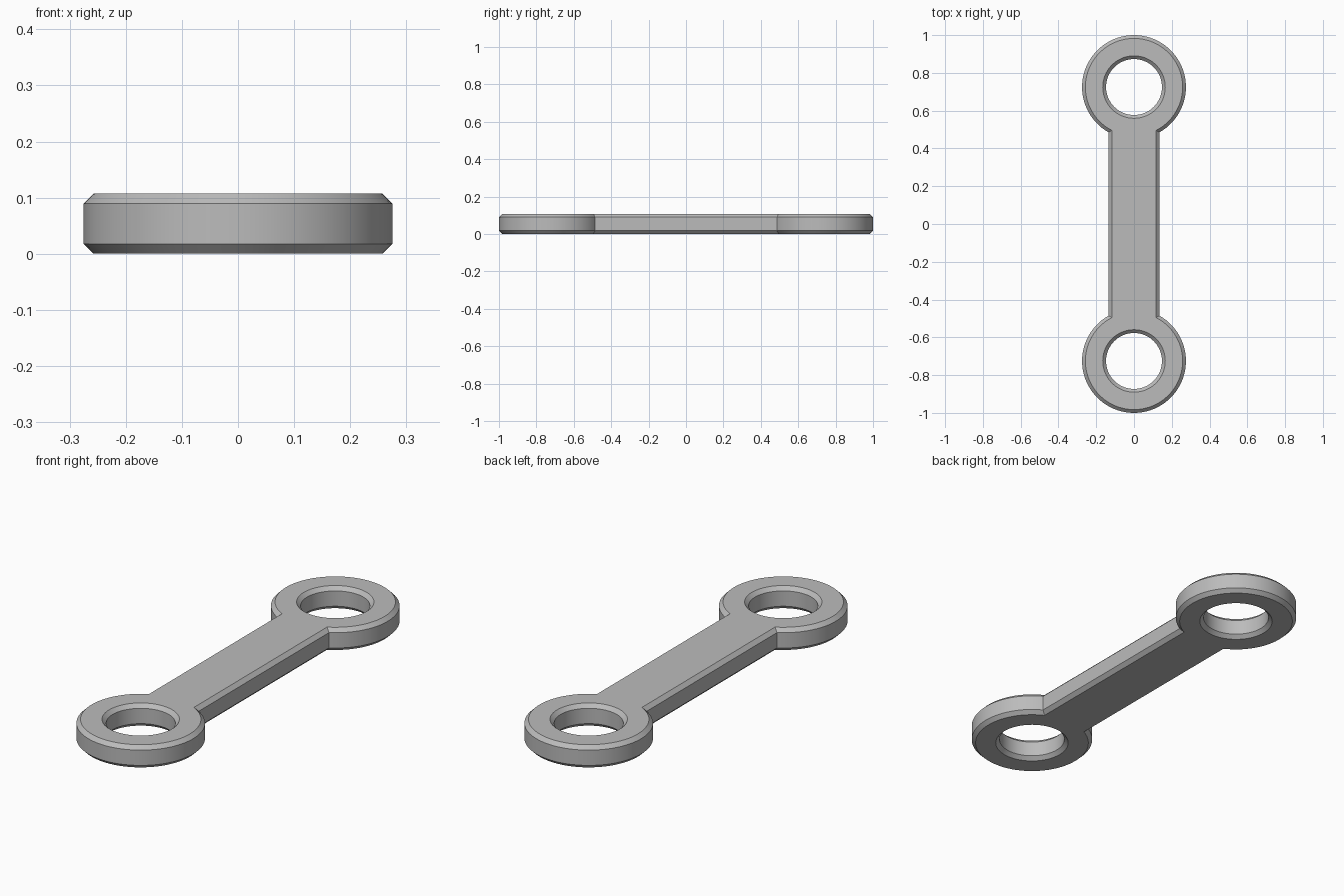
import bpy, bmesh
from math import asin, cos, sin, pi

if "Cube" in bpy.data.objects:
    bpy.data.objects.remove(bpy.data.objects["Cube"], do_unlink=True)

EYE_Y, EYE_R, HOLE_R, BAR_W = 0.725, 0.275, 0.148, 0.135
HEIGHT, CHAMFER, SEGS = 0.107, 0.0175, 64


def outline(inset):
    """Two round eyes joined by a straight bar, shrunk by the chamfer inset."""
    r, w = EYE_R - inset, BAR_W - inset
    gap = asin(w / r)
    pts = []
    for side in (1, -1):
        for i in range(SEGS + 1):
            a = -pi / 2 + gap + (2 * pi - 2 * gap) * i / SEGS
            pts.append((side * r * cos(a), side * (EYE_Y + r * sin(a))))
    return pts


def hole(inset, side):
    """Circle for an eye hole, widened by the chamfer inset."""
    r = HOLE_R + inset
    return [(r * cos(2 * pi * i / SEGS), side * EYE_Y + r * sin(2 * pi * i / SEGS))
            for i in range(SEGS)]


def chamfered_wall(bm, shape):
    """Wall with chamfered rims; returns its bottom and top edge loops."""
    levels = [(CHAMFER, 0), (0, CHAMFER), (0, HEIGHT - CHAMFER), (CHAMFER, HEIGHT)]
    rings = [[bm.verts.new((x, y, z)) for x, y in shape(inset)] for inset, z in levels]
    n = len(rings[0])
    for low, high in zip(rings, rings[1:]):
        for i in range(n):
            j = (i + 1) % n
            bm.faces.new((low[i], low[j], high[j], high[i]))
    return [[bm.edges.get((ring[i], ring[(i + 1) % n])) for i in range(n)]
            for ring in (rings[0], rings[-1])]


# Outer wall and the two eye holes
bm = bmesh.new()
walls = [chamfered_wall(bm, outline)]
for side in (1, -1):
    walls.append(chamfered_wall(bm, lambda inset: hole(inset, side)))

# Flat bottom and top, open at the holes
for k, normal in enumerate(((0, 0, -1), (0, 0, 1))):
    edges = [e for wall in walls for e in wall[k]]
    bmesh.ops.triangle_fill(bm, edges=edges, use_beauty=True, normal=normal)
bmesh.ops.recalc_face_normals(bm, faces=bm.faces)

mesh = bpy.data.meshes.new("link_plate")
bm.to_mesh(mesh)
bm.free()
link = bpy.data.objects.new("link_plate", mesh)
bpy.context.collection.objects.link(link)

# Plain grey metal
grey = bpy.data.materials.new("plain_grey")
grey.use_nodes = True
colour = (0.5, 0.5, 0.5, 1)
grey.diffuse_color = colour
grey.node_tree.nodes["Principled BSDF"].inputs["Base Color"].default_value = colour
mesh.materials.append(grey)

# Smooth curved walls with crisp chamfer edges
bpy.ops.object.select_all(action="DESELECT")
link.select_set(True)
bpy.context.view_layer.objects.active = link
bpy.ops.object.shade_smooth_by_angle(angle=pi / 6)
